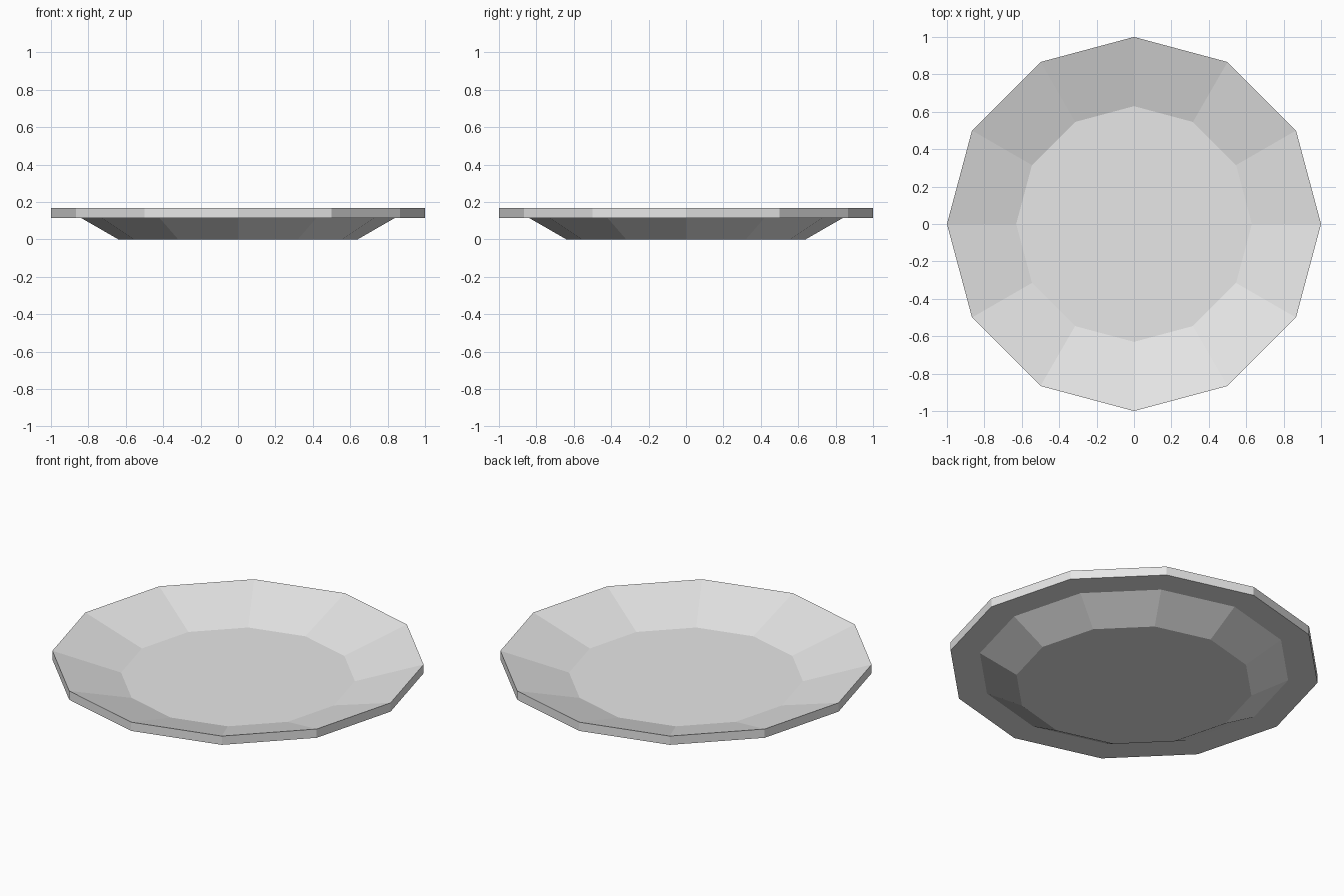
import bpy, bmesh
from math import cos, sin, tau

cube = bpy.data.objects.get("Cube")
if cube:
    bpy.data.objects.remove(cube, do_unlink=True)

SIDES = 12

# Plain light grey material
grey = bpy.data.materials.new("light_grey")
grey.use_nodes = True
colour = (0.8, 0.8, 0.8, 1)
grey.diffuse_color = colour
grey.node_tree.nodes["Principled BSDF"].inputs["Base Color"].default_value = colour

# Plate profile (radius, height): foot, underside, rim edge, inner floor
profile = [(0.64, 0), (0.84, 0.115), (1, 0.115), (1, 0.167), (0.63, 0.053)]

bm = bmesh.new()
rings = [[bm.verts.new((r * cos(tau * i / SIDES), r * sin(tau * i / SIDES), z))
          for i in range(SIDES)] for r, z in profile]

# Walls between neighbouring rings
for low, high in zip(rings, rings[1:]):
    for i in range(SIDES):
        j = (i + 1) % SIDES
        bm.faces.new((low[i], low[j], high[j], high[i]))

# Flat base and inner floor
bm.faces.new(rings[0][::-1])
bm.faces.new(rings[-1])
bmesh.ops.recalc_face_normals(bm, faces=bm.faces)

mesh = bpy.data.meshes.new("plate")
bm.to_mesh(mesh)
bm.free()
mesh.materials.append(grey)
plate = bpy.data.objects.new("plate", mesh)
bpy.context.collection.objects.link(plate)
